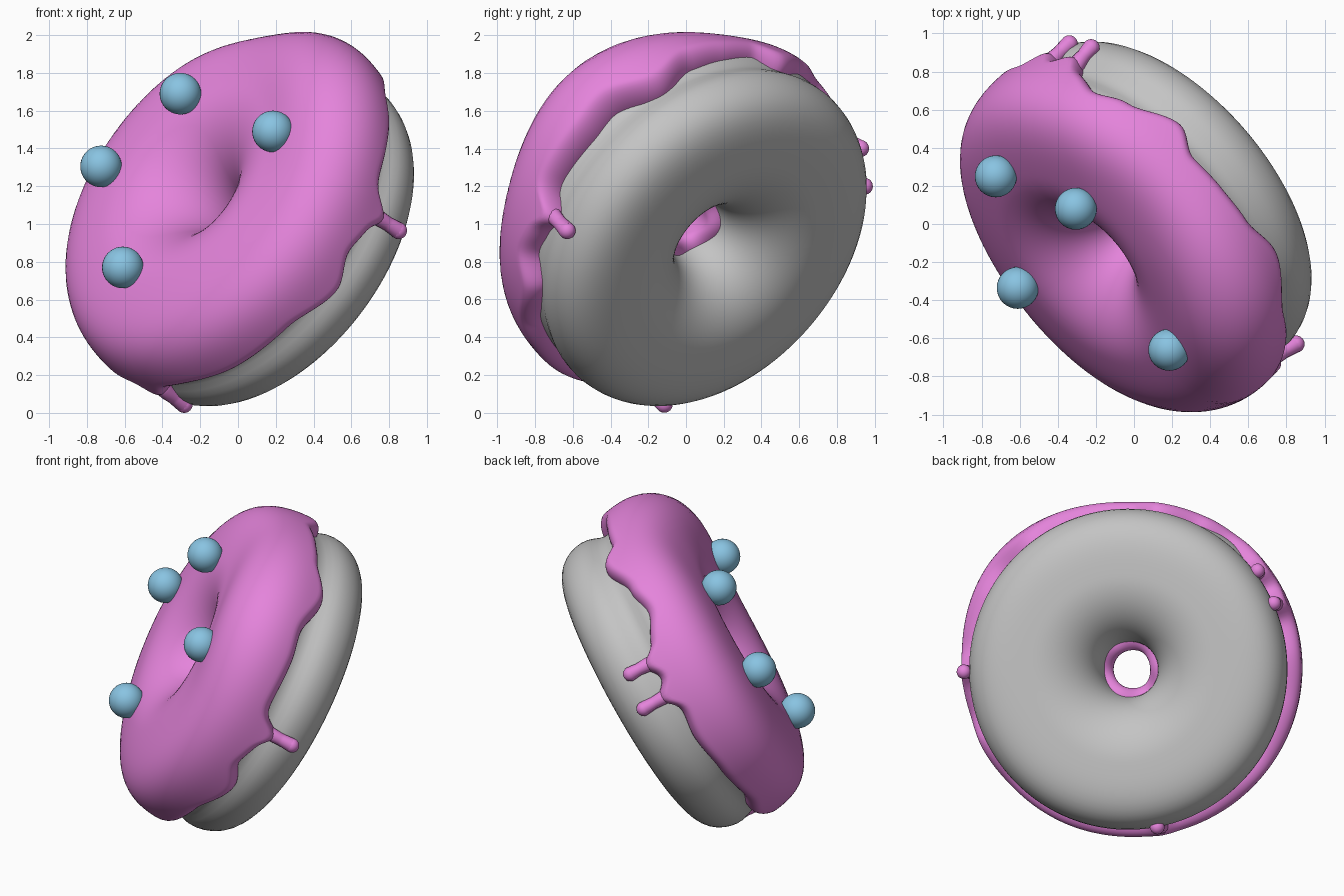
import bpy, bmesh, math
from mathutils import Vector

if "Cube" in bpy.data.objects:
    bpy.data.objects.remove(bpy.data.objects["Cube"])

# Tilted frame: axis points out of the iced side
AX = Vector((-0.66, -0.565, 0.495)).normalized()
EB = Vector((0.65, -0.76, 0)).normalized()
EB = (EB - AX * EB.dot(AX)).normalized()
EA = EB.cross(AX).normalized()
if EA.z < 0:
    EA = -EA
C = Vector((0.03, 0.013, 1.003))
R, A, B = 0.58, 0.41, 0.385       # ring radius, half width, half height


def material(name, rgb):
    m = bpy.data.materials.new(name)
    m.diffuse_color = (*rgb, 1)
    m.use_nodes = True
    m.node_tree.nodes["Principled BSDF"].inputs["Base Color"].default_value = m.diffuse_color
    return m


GREY = material("dough grey", (0.55, 0.55, 0.55))
PINK = material("icing pink", (0.78, 0.23, 0.71))
BLUE = material("sprinkle blue", (0.25, 0.55, 0.76))


def world(phi, r, h):
    return C + (EA * math.cos(phi) + EB * math.sin(phi)) * r + AX * h


def section(t):
    """Boxy outside, round inside: returns radius and height."""
    c, s = math.cos(t), math.sin(t)
    e, a = (3.3, A + 0.015) if c > 0 else (2.0, A)
    q = (abs(c / a) ** e + abs(s / B) ** e) ** (-1 / e)
    return R + q * c, q * s


def offset(t, d):
    r, h = section(t)
    r0, h0 = section(t - 0.02)
    r1, h1 = section(t + 0.02)
    n = Vector((h1 - h0, r0 - r1)).normalized()
    return r + n.x * d, h + n.y * d


def finish(ob, mat):
    ob.data.materials.append(mat)
    for p in ob.data.polygons:
        p.use_smooth = True


def ring_mesh(name, rows, closed, mat):
    bm = bmesh.new()
    vs = [[bm.verts.new(p) for p in row] for row in rows]
    n, k = len(vs), len(vs[0])
    for i in range(n):
        for j in range(k if closed else k - 1):
            a, b = vs[i], vs[(i + 1) % n]
            bm.faces.new((a[j], b[j], b[(j + 1) % k], a[(j + 1) % k]))
    bmesh.ops.recalc_face_normals(bm, faces=bm.faces)
    # make sure the iced side faces outwards
    top = max(bm.verts, key=lambda v: (v.co - C).dot(AX))
    top.normal_update()
    if top.normal.dot(AX) < 0:
        bmesh.ops.reverse_faces(bm, faces=bm.faces)
    me = bpy.data.meshes.new(name)
    bm.to_mesh(me)
    bm.free()
    ob = bpy.data.objects.new(name, me)
    bpy.context.collection.objects.link(ob)
    finish(ob, mat)


# Dough ring with a shallow groove round its outside
rows = []
for i in range(160):
    row = []
    for j in range(72):
        t = 2 * math.pi * j / 72
        r, h = section(t)
        if r > R:
            r -= 0.045 * math.exp(-(h / 0.09) ** 2)
        row.append(world(2 * math.pi * i / 160, r, h))
    rows.append(row)
ring_mesh("dough", rows, True, GREY)

# Wavy lower edge of the icing: angle in degrees, height
EDGE = [(-126, .03), (-106, .01), (-90, -.01), (-77, .015), (-64, .01), (-52, .05),
        (-41, .11), (-30, .07), (-14, -.02), (-4, .06), (8, .05), (20, .04), (34, -.03),
        (50, .05), (60, .035), (75, .04), (92, -.01), (101, .02), (112, -.05),
        (130, .025), (150, .02), (170, .04), (185, .03), (205, .02), (220, -.01)]
# Drip tips, world coordinates
TIPS = [Vector((.85, -.63, .965)), Vector((-.285, -.115, .045)),
        Vector((-.34, .945, 1.2)), Vector((-.225, .925, 1.4))]


def angle_of(p):
    return math.atan2((p - C).dot(EB), (p - C).dot(EA))


def bump(phi, centre, width):
    d = (math.degrees(phi) - centre + 180) % 360 - 180
    return math.exp(-(d / width) ** 2)


def edge_height(phi):
    deg = (math.degrees(phi) + 126) % 360 - 126
    pts = EDGE + [(EDGE[0][0] + 360, EDGE[0][1])]
    h = pts[0][1]
    for (a, ha), (b, hb) in zip(pts, pts[1:]):
        if a <= deg <= b:
            u = (deg - a) / (b - a)
            h = ha + (hb - ha) * u * u * (3 - 2 * u)
            break
    return h - 0.085 * sum(bump(phi, math.degrees(angle_of(p)), 4) for p in TIPS)


def thickness(phi, t):
    """Icing is heaped on the upper front shoulder and thin at the bottom."""
    shoulder = math.exp(-((t - 0.72) / 0.65) ** 2)
    top = math.exp(-((t - 1.7) / 0.6) ** 2)
    heap = 0.11 * bump(phi, 50, 34) - 0.035 * bump(phi, -5, 22) - 0.03 * bump(phi, 195, 50)
    return 0.1 + heap * shoulder + 0.02 * top


# Icing shell, rounded off into the dough at both edges
rows = []
for i in range(300):
    phi = 2 * math.pi * i / 300
    t0 = math.asin(edge_height(phi) / A)
    t1 = math.pi + 0.1 + 0.06 * math.sin(3 * phi)
    row = []
    for j in range(61):
        t = t0 + (t1 - t0) * (1 - math.cos(math.pi * j / 60)) / 2
        e = min(1, min(t - t0, t1 - t) / 0.16)
        d = -0.05 + (thickness(phi, t) + 0.003) * math.sqrt(max(0, 1 - (1 - e) ** 2))
        row.append(world(phi, *offset(t, d)))
    rows.append(row)
ring_mesh("icing", rows, False, PINK)

# Drips: round-ended runs down the side
for k, tip in enumerate(TIPS):
    phi = angle_of(tip)
    tr = ((tip - C) - AX * (tip - C).dot(AX)).length
    th = (tip - C).dot(AX)
    path = [(0.96, 0.06, .04), (0.995, -0.03, .045), ((1.0 + tr) / 2, th * 0.6, .039), (tr, th, .045)]
    cu = bpy.data.curves.new("drip", 'CURVE')
    cu.dimensions = '3D'
    cu.bevel_depth = 1
    cu.bevel_resolution = 4
    cu.use_fill_caps = True
    sp = cu.splines.new('BEZIER')
    sp.bezier_points.add(len(path) - 1)
    for bp, (r, h, w) in zip(sp.bezier_points, path):
        bp.co = world(phi, r, h)
        bp.radius = w
        bp.handle_left_type = bp.handle_right_type = 'AUTO'
    ob = bpy.data.objects.new(f"drip_{k + 1}", cu)
    bpy.context.collection.objects.link(ob)
    cu.materials.append(PINK)
    bpy.ops.mesh.primitive_uv_sphere_add(segments=24, ring_count=16, radius=0.045, location=tip)
    bpy.context.object.name = f"drip_end_{k + 1}"
    finish(bpy.context.object, PINK)

# Round sprinkles
for k, p in enumerate([(-.305, .08, 1.69), (-.725, .25, 1.305), (-.61, -.335, .77), (.185, -.66, 1.49)]):
    bpy.ops.mesh.primitive_uv_sphere_add(segments=32, ring_count=20, radius=0.11, location=p)
    bpy.context.object.name = f"sprinkle_{k + 1}"
    finish(bpy.context.object, BLUE)
